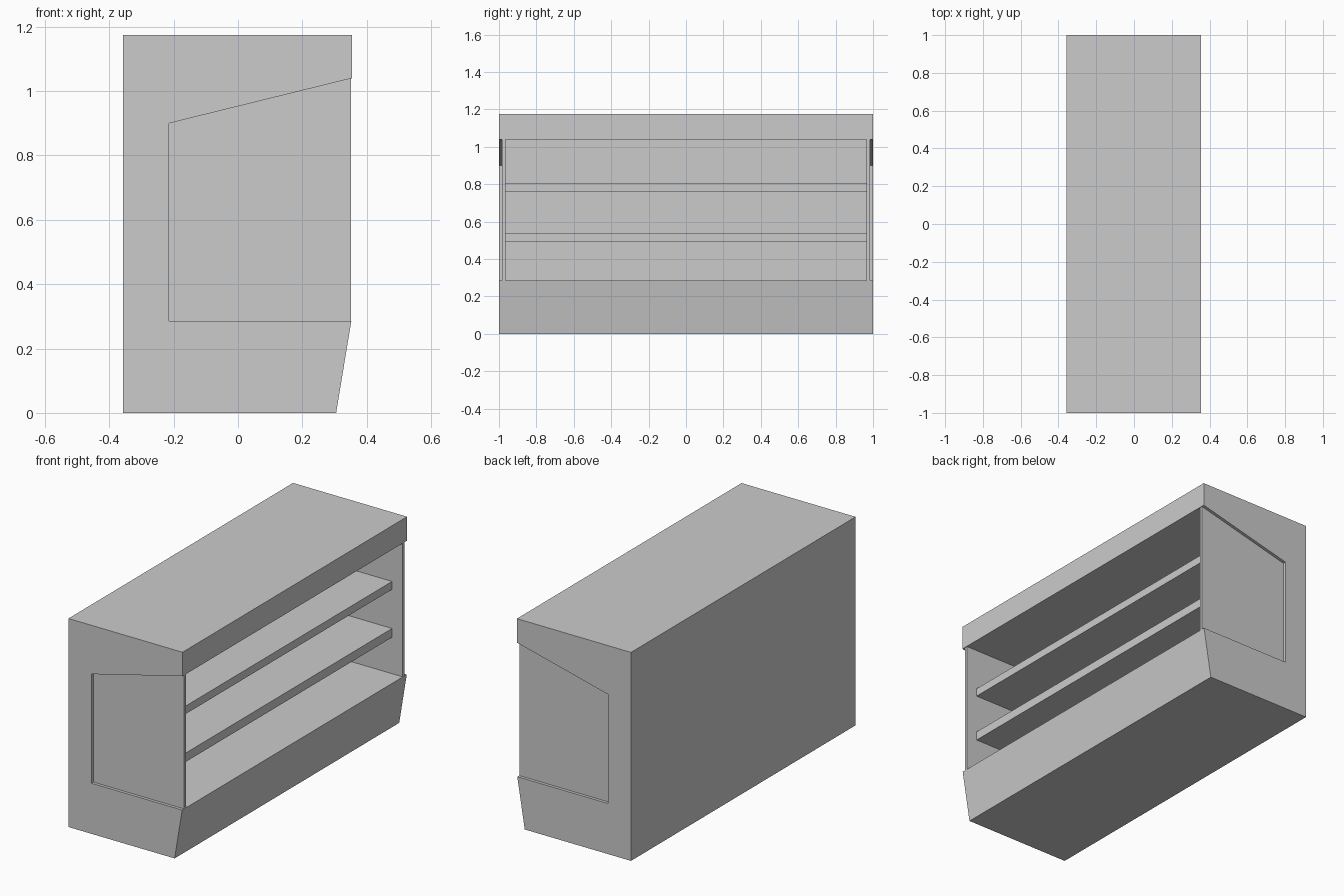
import bpy
import bmesh

if "Cube" in bpy.data.objects:
    bpy.data.objects.remove(bpy.data.objects["Cube"])


def extrude_profile(name, points, y0, y1):
    """Extrude an (x, z) outline from y0 to y1."""
    bm = bmesh.new()
    face = bm.faces.new([bm.verts.new((x, y0, z)) for x, z in points])
    result = bmesh.ops.extrude_face_region(bm, geom=[face])
    moved = [g for g in result["geom"] if isinstance(g, bmesh.types.BMVert)]
    bmesh.ops.translate(bm, verts=moved, vec=(0, y1 - y0, 0))
    bmesh.ops.recalc_face_normals(bm, faces=bm.faces)
    mesh = bpy.data.meshes.new(name)
    bm.to_mesh(mesh)
    bm.free()
    obj = bpy.data.objects.new(name, mesh)
    bpy.context.collection.objects.link(obj)
    return obj


BACK, FRONT, INNER_BACK = -0.357, 0.354, -0.214
TOP, FLOOR, CEILING, BACK_CEILING = 1.175, 0.285, 1.04, 0.90
INNER_Y, PANE_Y, END_Y = 0.965, 0.983, 1.0


def shell(ceiling_at_back):
    """C-shaped cabinet section, open at the front."""
    return [(BACK, 0), (0.305, 0), (0.352, FLOOR), (INNER_BACK, FLOOR),
            (INNER_BACK, ceiling_at_back), (FRONT, CEILING),
            (FRONT, TOP), (BACK, TOP)]


# Main cabinet with plinth, back wall and canopy
extrude_profile("cabinet_body", shell(CEILING), -INNER_Y, INNER_Y)

# End frames and the recessed panes set into them
pane = [(INNER_BACK, FLOOR), (0.351, FLOOR), (0.351, CEILING),
        (INNER_BACK, BACK_CEILING)]
for side, label in ((-1, "front"), (1, "rear")):
    extrude_profile(f"end_frame_{label}", shell(BACK_CEILING),
                    side * INNER_Y, side * END_Y)
    extrude_profile(f"end_pane_{label}", pane, side * INNER_Y, side * PANE_Y)

# Display shelves
for name, z0, z1 in (("lower_shelf", 0.49, 0.54), ("upper_shelf", 0.76, 0.805)):
    extrude_profile(name, [(INNER_BACK, z0), (0.285, z0), (0.285, z1),
                           (INNER_BACK, z1)], -INNER_Y, INNER_Y)
